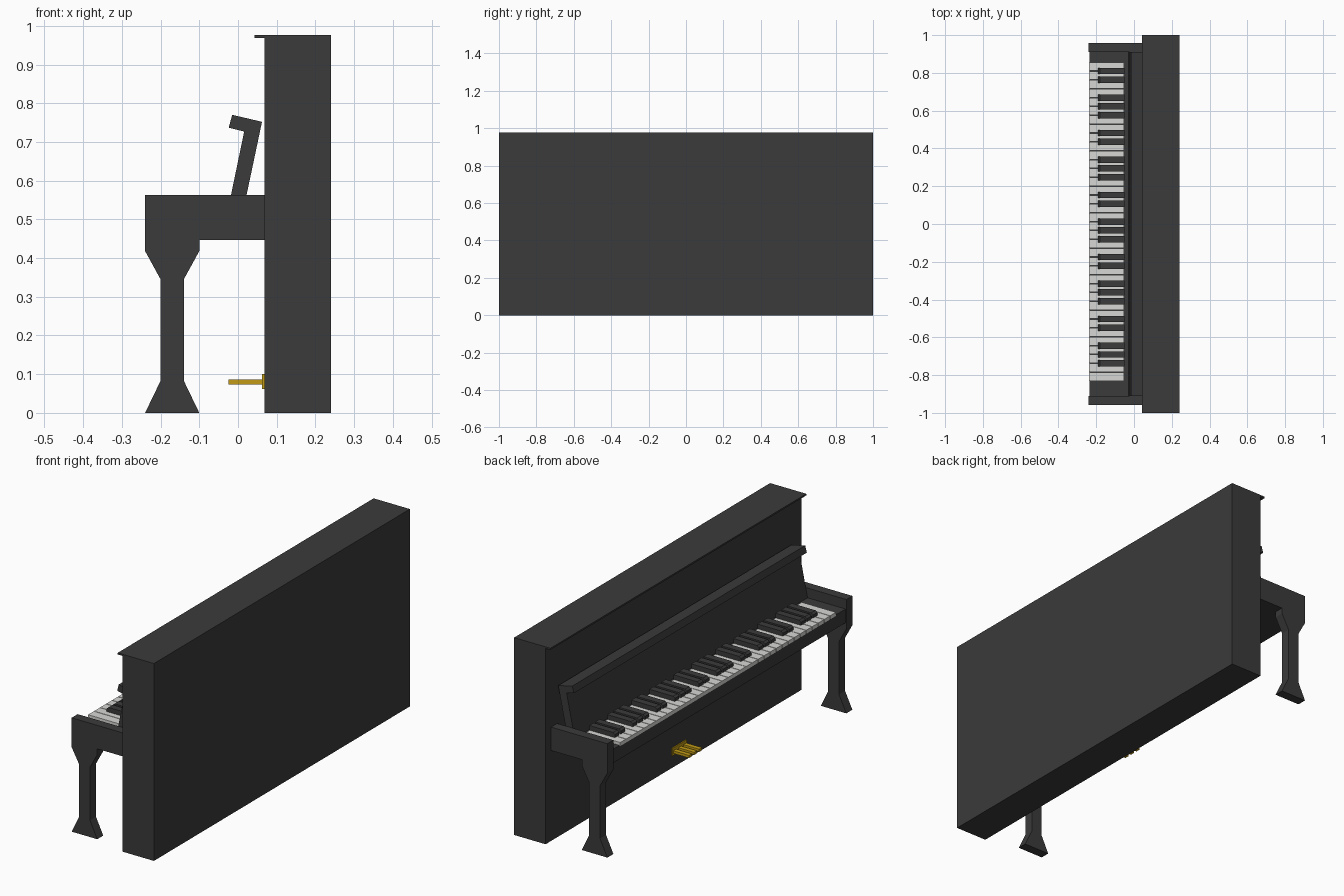
import bpy, bmesh

if "Cube" in bpy.data.objects:
    bpy.data.objects.remove(bpy.data.objects["Cube"])


def material(name, rgb):
    m = bpy.data.materials.new(name)
    m.diffuse_color = (*rgb, 1)
    m.use_nodes = True
    m.node_tree.nodes["Principled BSDF"].inputs["Base Color"].default_value = m.diffuse_color
    return m


BLACK = material("black lacquer", (0.043, 0.043, 0.043))
WHITE = material("ivory white", (0.68, 0.68, 0.66))
GOLD = material("brass", (0.54, 0.33, 0.008))


def extrude_parts(name, mat, parts):
    """Each part is an xz profile swept from y0 to y1."""
    bm = bmesh.new()
    for profile, y0, y1 in parts:
        a = [bm.verts.new((x, y0, z)) for x, z in profile]
        b = [bm.verts.new((x, y1, z)) for x, z in profile]
        bm.faces.new(a)
        bm.faces.new(b[::-1])
        n = len(profile)
        for i in range(n):
            j = (i + 1) % n
            bm.faces.new((a[j], a[i], b[i], b[j]))
    bmesh.ops.recalc_face_normals(bm, faces=bm.faces)
    me = bpy.data.meshes.new(name)
    bm.to_mesh(me)
    bm.free()
    me.materials.append(mat)
    ob = bpy.data.objects.new(name, me)
    bpy.context.collection.objects.link(ob)
    return ob


def rect(x0, x1, z0, z1):
    return [(x0, z0), (x1, z0), (x1, z1), (x0, z1)]


# Cabinet and thin overhanging lid
extrude_parts("cabinet", BLACK, [(rect(0.068, 0.24, 0, 0.968), -1, 1)])
extrude_parts("lid", BLACK, [(rect(0.042, 0.24, 0.968, 0.976), -1, 1)])

# Side arms and legs, one at each end
leg = [(-0.24, 0), (-0.10, 0), (-0.14, 0.083), (-0.14, 0.345), (-0.10, 0.418),
       (-0.10, 0.447), (-0.24, 0.447), (-0.24, 0.418), (-0.20, 0.345), (-0.20, 0.083)]
for side, y0, y1 in (("left", 0.91, 0.957), ("right", -0.957, -0.91)):
    extrude_parts(side + "_arm", BLACK, [(rect(-0.24, 0.068, 0.447, 0.563), y0, y1)])
    extrude_parts(side + "_leg", BLACK, [(leg, y0, y1)])

# Key bed and leaning music stand with a lip
extrude_parts("key_bed", BLACK, [(rect(-0.236, 0.068, 0.447, 0.515), -0.91, 0.91)])
stand = [(-0.028, 0.515), (0.012, 0.515), (0.062, 0.752), (-0.015, 0.77),
         (-0.024, 0.737), (0.016, 0.727)]
extrude_parts("music_stand", BLACK, [(stand, -0.91, 0.91)])

# Keys: 36 white keys, black keys in groups of two and three
START, PITCH, COUNT = 0.857, 0.0469, 36
whites = [(rect(-0.239, -0.052, 0.512, 0.53),
           START - (i + 1) * PITCH + 0.0015, START - i * PITCH - 0.0015)
          for i in range(COUNT)]
extrude_parts("white_keys", WHITE, whites)
black_profile = [(-0.19, 0.525), (-0.05, 0.525), (-0.05, 0.553), (-0.18, 0.553), (-0.19, 0.545)]
blacks = [(black_profile, START - i * PITCH - 0.017, START - i * PITCH + 0.017)
          for i in range(1, COUNT) if i % 7 in (1, 2, 4, 5, 6)]
extrude_parts("black_keys", BLACK, blacks)

# Pedals on a brass plate
extrude_parts("pedal_plate", GOLD, [(rect(0.062, 0.07, 0.062, 0.1), -0.095, 0.015)])
extrude_parts("pedals", GOLD, [(rect(-0.024, 0.065, 0.073, 0.086), y - 0.011, y + 0.011)
                               for y in (0.0, -0.04, -0.08)])
